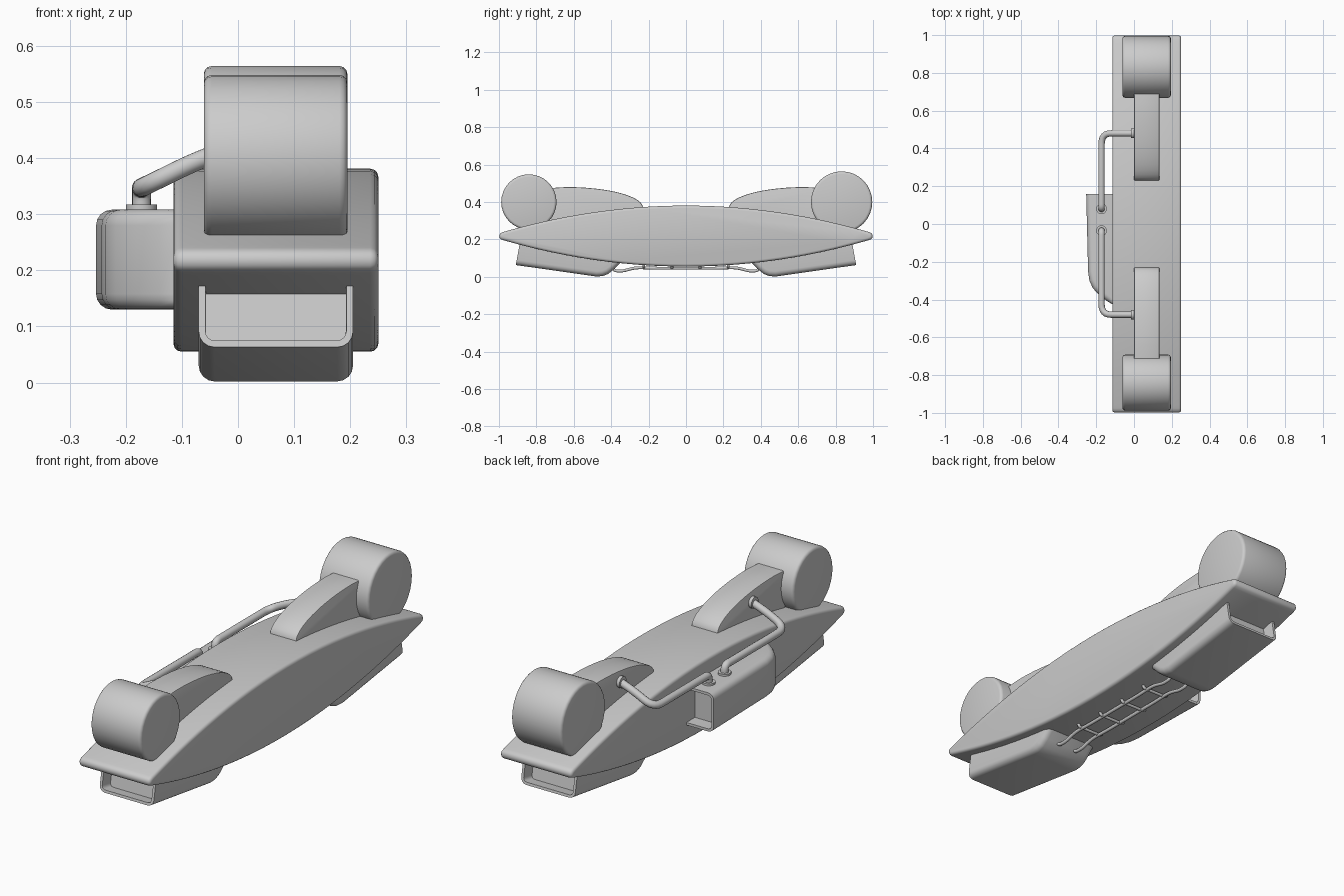
import bpy, bmesh, math
from mathutils import Vector, Matrix

cube = bpy.data.objects.get("Cube")
if cube:
    bpy.data.objects.remove(cube, do_unlink=True)

grey = bpy.data.materials.new("plain_grey")
grey.use_nodes = True
grey.diffuse_color = (0.6, 0.6, 0.6, 1)
grey.node_tree.nodes["Principled BSDF"].inputs["Base Color"].default_value = (0.6, 0.6, 0.6, 1)


def finish(name, bm, angle=35):
    bmesh.ops.recalc_face_normals(bm, faces=bm.faces)
    mesh = bpy.data.meshes.new(name)
    bm.to_mesh(mesh)
    bm.free()
    mesh.materials.append(grey)
    obj = bpy.data.objects.new(name, mesh)
    bpy.context.collection.objects.link(obj)
    bpy.ops.object.select_all(action='DESELECT')
    obj.select_set(True)
    bpy.context.view_layer.objects.active = obj
    bpy.ops.object.shade_smooth_by_angle(angle=math.radians(angle))
    return obj


def prism(profile, lo, hi, place):
    """Extrude a 2D profile from lo to hi; place maps (u, v, w) to space."""
    bm = bmesh.new()
    rings = [[bm.verts.new(place(u, v, w)) for u, v in profile] for w in (lo, hi)]
    n = len(profile)
    for ring in rings:
        bm.faces.new(ring)
    for i in range(n):
        j = (i + 1) % n
        bm.faces.new((rings[0][i], rings[0][j], rings[1][j], rings[1][i]))
    bmesh.ops.recalc_face_normals(bm, faces=bm.faces)
    return bm, rings


def rim_bevel(bm, rings, count, size, segments):
    """Round the side edges along the first count profile points."""
    edges = []
    for ring in rings:
        n = len(ring)
        edges += [bm.edges.get((ring[i], ring[(i + 1) % n])) for i in range(count)]
    bmesh.ops.bevel(bm, geom=edges, offset=size, segments=segments,
                    profile=0.5, affect='EDGES')


def along_x(u, v, w):
    return Vector((w, u, v))


# Lens-shaped hull with rounded tips
MID, TIP, REACH = 0.218, 0.022, 0.976
top = []
for i in range(33):
    y = REACH * math.cos(math.pi * i / 32 * 0.9 + math.pi * 0.05) / math.cos(math.pi * 0.05)
    top.append((y, TIP + 0.141 * (1 - (y / REACH) ** 2)))
tip = [(REACH + TIP * math.cos(a), TIP * math.sin(a))
       for a in (math.radians(d) for d in (-50, -25, 0, 25, 50))]
outline = [(y, MID + h) for y, h in tip + top]
outline += [(-y, MID - h) for y, h in tip + top]
bm, rings = prism(outline, -0.115, 0.25, along_x)
rim_bevel(bm, rings, len(outline), 0.014, 3)
finish("hull", bm)

# Drum at each end
for name, y, radius in (("front_drum", -0.84, 0.148), ("back_drum", 0.832, 0.164)):
    circle = [(y + radius * math.cos(i * math.tau / 32),
               0.4 + radius * math.sin(i * math.tau / 32)) for i in range(32)]
    bm, rings = prism(circle, -0.061, 0.195, along_x)
    rim_bevel(bm, rings, len(circle), 0.014, 3)
    finish(name, bm)

# Curved fins leading up to the drums
crest = [(0.23, 0.37)]
for i in range(1, 13):
    a = math.pi / 2 * i / 12
    crest.append((0.64 - 0.41 * math.cos(a), 0.37 + 0.11 * math.sin(a)))
crest += [(0.72, 0.475), (0.72, 0.26), (0.23, 0.33)]
for name, side in (("front_fin", -1), ("back_fin", 1)):
    bm, rings = prism([(y * side, z) for y, z in crest], 0.0, 0.135, along_x)
    rim_bevel(bm, rings, 13, 0.005, 2)
    finish(name, bm)


def scoop(name, profile, lo, hi, place, mouth):
    """Rounded pod with a recessed open end facing the mouth direction."""
    bm, rings = prism(profile, lo, hi, place)
    rim_bevel(bm, rings, len(profile) - 3, 0.028, 4)
    bm.normal_update()
    face = max(bm.faces, key=lambda f: f.normal.dot(mouth))
    bmesh.ops.inset_individual(bm, faces=[face], thickness=0.012, use_even_offset=True)
    bmesh.ops.inset_individual(bm, faces=[face], thickness=0.001, depth=-0.06)
    finish(name, bm)


# Two scoops below and one on the side
belly = [(0.91, 0.063), (0.48, 0.002), (0.445, 0.004), (0.415, 0.016), (0.385, 0.04),
         (0.355, 0.07), (0.33, 0.09), (0.33, 0.13), (0.885, 0.2)]
for name, side in (("front_belly_scoop", -1), ("back_belly_scoop", 1)):
    scoop(name, [(y * side, z) for y, z in belly], -0.07, 0.205, along_x,
          Vector((0, side, 0)))
flank = [(0.16, -0.253), (-0.25, -0.243), (-0.3, -0.236), (-0.34, -0.218), (-0.38, -0.18),
         (-0.41, -0.14), (-0.43, -0.105), (-0.43, -0.08), (0.16, -0.08)]
scoop("side_scoop", flank, 0.13, 0.308, lambda u, v, w: Vector((v, u, w)),
      Vector((0, 1, 0)))


def disc(name, centre, axis, radius, depth):
    bm = bmesh.new()
    turn = Vector(axis).to_track_quat('Z', 'Y').to_matrix().to_4x4()
    bmesh.ops.create_cone(bm, cap_ends=True, segments=20, radius1=radius, radius2=radius,
                          depth=depth, matrix=Matrix.Translation(centre) @ turn)
    finish(name, bm)


def pipe(name, points, radius, bend):
    """Round tube through the points with softened corners."""
    pts = [Vector(p) for p in points]
    path = [pts[0]]
    for a, b, c in zip(pts, pts[1:], pts[2:]):
        cut = min(bend, (a - b).length * 0.5, (c - b).length * 0.5)
        p, q = b + (a - b).normalized() * cut, b + (c - b).normalized() * cut
        for k in range(7):
            t = k / 6
            path.append(p * (1 - t) ** 2 + b * 2 * t * (1 - t) + q * t * t)
    path.append(pts[-1])
    bm = bmesh.new()
    rings, normal = [], None
    for i, p in enumerate(path):
        way = (path[min(i + 1, len(path) - 1)] - path[max(i - 1, 0)]).normalized()
        normal = way.orthogonal() if normal is None else normal - way * normal.dot(way)
        normal.normalize()
        across = way.cross(normal)
        rings.append([bm.verts.new(p + radius * (normal * math.cos(k * math.tau / 12)
                                                 + across * math.sin(k * math.tau / 12)))
                      for k in range(12)])
    for r, s in zip(rings, rings[1:]):
        for k in range(12):
            bm.faces.new((r[k], r[(k + 1) % 12], s[(k + 1) % 12], s[k]))
    bm.faces.new(rings[0])
    bm.faces.new(rings[-1])
    finish(name, bm, 50)


# Pipes from the fins to the side scoop, with collars
for name, y_fin, y_pod in (("front", -0.48, -0.035), ("back", 0.48, 0.08)):
    pipe(name + "_pipe", [(0.01, y_fin, 0.425), (-0.07, y_fin, 0.397), (-0.172, y_fin, 0.347),
                          (-0.172, y_pod, 0.347), (-0.172, y_pod, 0.3)], 0.017, 0.07)
    disc(name + "_pod_collar", (-0.172, y_pod, 0.312), (0, 0, 1), 0.028, 0.01)
    disc(name + "_fin_collar", (-0.007, y_fin, 0.422), (1, 0, 0), 0.026, 0.016)

# Twin cables under the hull, held by staples
half = [(-0.4, 0.06), (-0.385, 0.033), (-0.34, 0.03), (-0.27, 0.05), (-0.17, 0.046)]
run = half + [(-y, z) for y, z in reversed(half)]
for name, x in (("right_cable", 0.02), ("left_cable", 0.115)):
    pipe(name, [(x, y, z) for y, z in run], 0.008, 0.04)
for i in range(4):
    y = -0.225 + 0.15 * i
    z = 0.046 if i in (1, 2) else 0.052
    pipe(f"cable_staple_{i + 1}", [(0.0, y, 0.09), (0.0, y, z), (0.135, y, z),
                                   (0.135, y, 0.09)], 0.007, 0.015)
